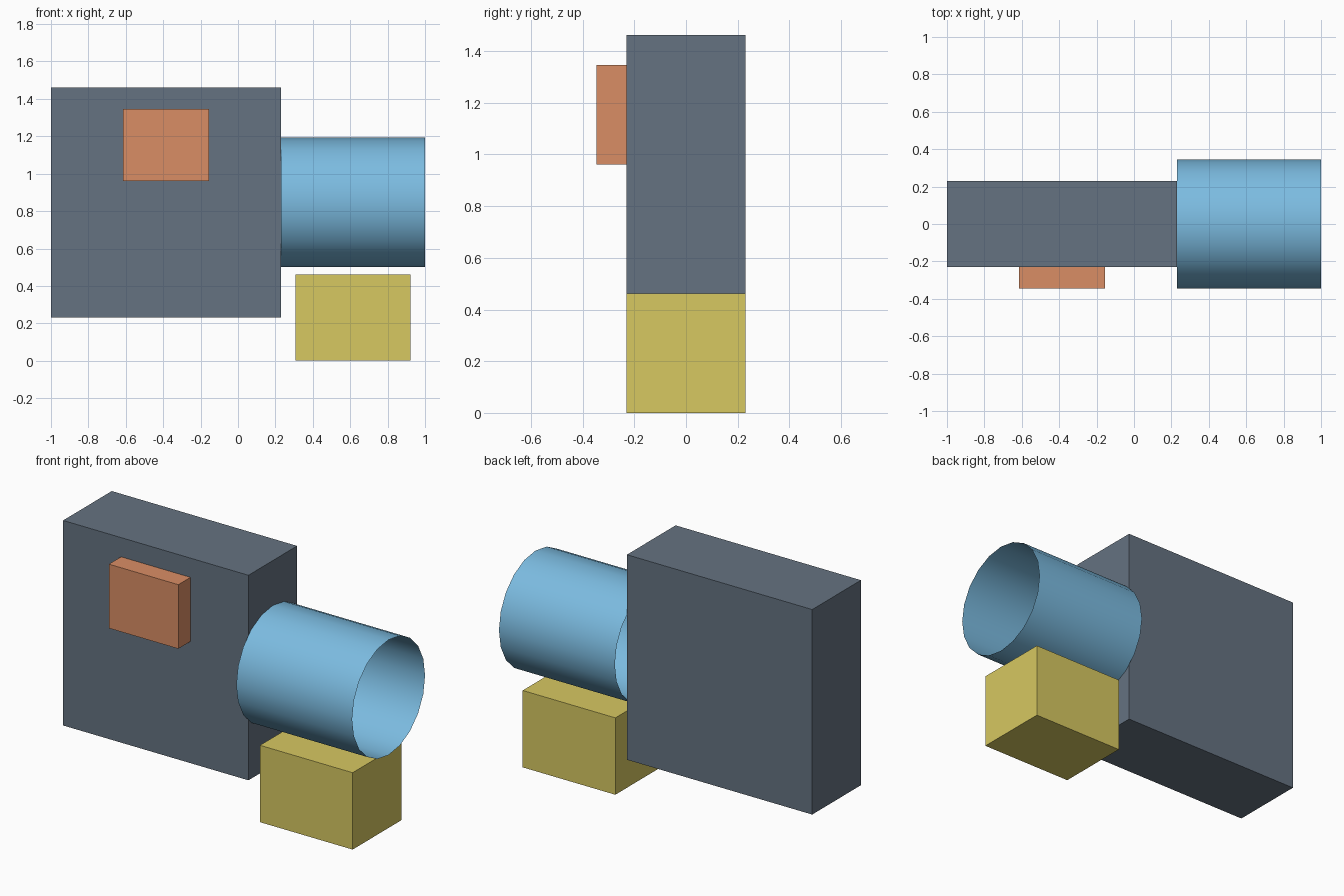
import bpy
import math

if "Cube" in bpy.data.objects:
    bpy.data.objects.remove(bpy.data.objects["Cube"])

U = 2 / 26  # modelling unit: the whole model is 26 units long


def paint(obj, rgb):
    mat = bpy.data.materials.new(obj.name + "_colour")
    mat.diffuse_color = (*rgb, 1)
    mat.use_nodes = True
    mat.node_tree.nodes["Principled BSDF"].inputs["Base Color"].default_value = mat.diffuse_color
    obj.data.materials.append(mat)


def box(name, centre, size, rgb):
    bpy.ops.mesh.primitive_cube_add(size=1, location=[c * U for c in centre])
    obj = bpy.context.object
    obj.name = name
    obj.scale = [s * U for s in size]
    bpy.ops.object.transform_apply(location=False, rotation=False, scale=True)
    paint(obj, rgb)
    return obj


# Square slab body, raised above the ground
box("body", (-5, 0, 11), (16, 6, 16), (0.13, 0.17, 0.22))

# Small raised panel on the front of the body
box("front_panel", (-5, -3.75, 15), (6, 1.5, 5), (0.70, 0.27, 0.13))

# Block below the barrel
box("grip", (8, 0, 3), (8, 6, 6), (0.68, 0.58, 0.12))

# Open, thin-walled barrel on the right side of the body
bpy.ops.mesh.primitive_cylinder_add(
    vertices=20, radius=4.5 * U, depth=10 * U, end_fill_type='NOTHING',
    location=(8 * U, 0, 11 * U), rotation=(0, math.pi / 2, 0))
barrel = bpy.context.object
barrel.name = "barrel"
bpy.ops.object.transform_apply(location=False, rotation=True, scale=False)
bpy.ops.object.shade_smooth_by_angle(angle=math.radians(40))
paint(barrel, (0.20, 0.50, 0.75))
